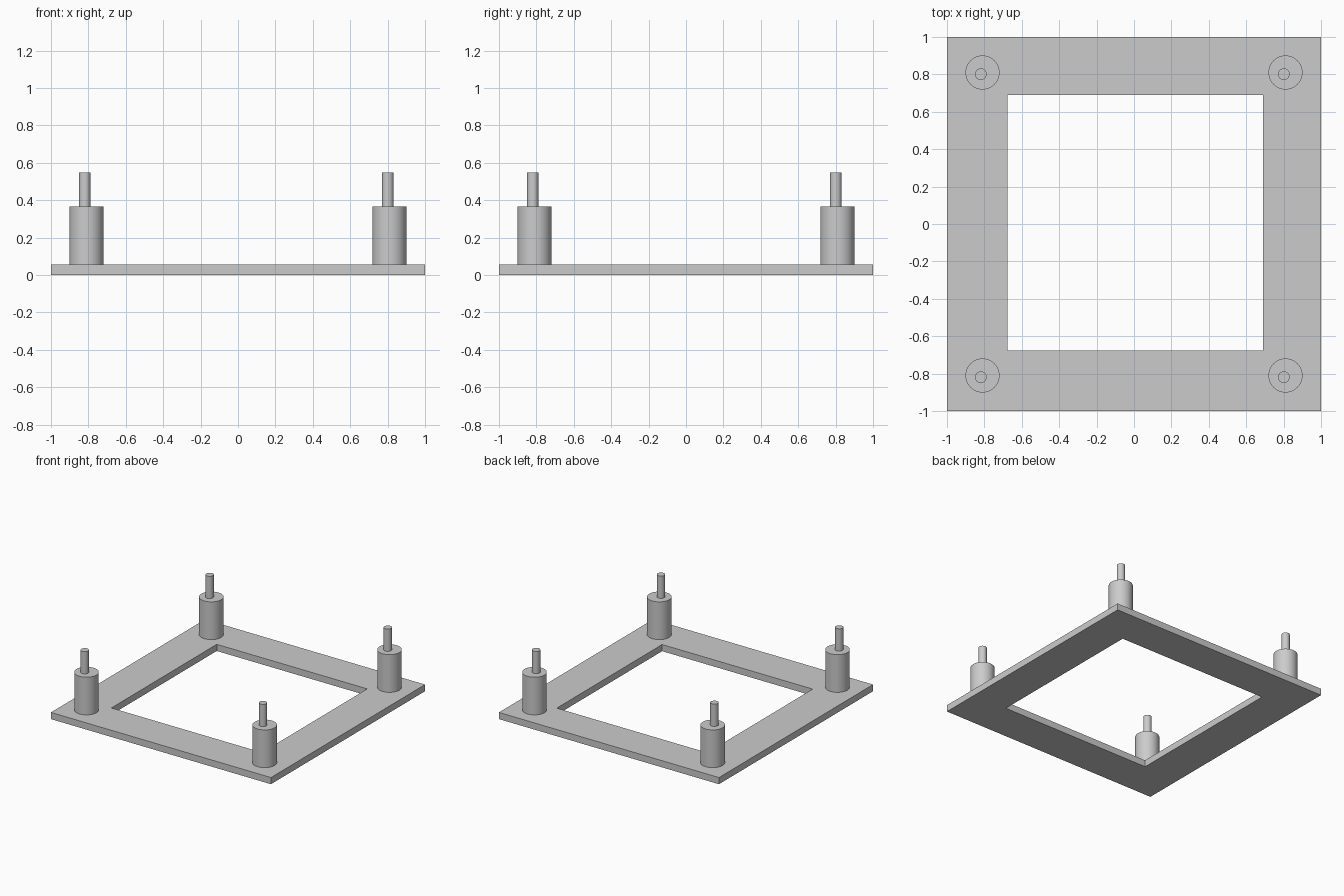
import bpy
import bmesh
import math

cube = bpy.data.objects.get("Cube")
if cube:
    bpy.data.objects.remove(cube, do_unlink=True)

PLATE_TOP, POST_TOP, PIN_TOP = 0.055, 0.365, 0.548

grey = bpy.data.materials.new("plain grey")
grey.use_nodes = True
grey.diffuse_color = (0.6, 0.6, 0.6, 1)
grey.node_tree.nodes["Principled BSDF"].inputs["Base Color"].default_value = (0.6, 0.6, 0.6, 1)


def frame(name, outer, low, high, height):
    """Square plate with a slightly offset square opening."""
    bm = bmesh.new()
    rings = []
    for z in (0, height):
        for a, b in ((-outer, outer), (low, high)):
            rings.append([bm.verts.new((x, y, z)) for x, y in ((a, a), (b, a), (b, b), (a, b))])
    out_low, in_low, out_top, in_top = rings
    for i in range(4):
        j = (i + 1) % 4
        for p, q in ((out_low, out_top), (out_top, in_top), (in_top, in_low), (in_low, out_low)):
            bm.faces.new((p[i], p[j], q[j], q[i]))
    bmesh.ops.recalc_face_normals(bm, faces=bm.faces)
    mesh = bpy.data.meshes.new(name)
    bm.to_mesh(mesh)
    bm.free()
    obj = bpy.data.objects.new(name, mesh)
    bpy.context.collection.objects.link(obj)
    mesh.materials.append(grey)


def cylinder(name, x, y, radius, bottom, top):
    bpy.ops.mesh.primitive_cylinder_add(vertices=64, radius=radius, depth=top - bottom,
                                        location=(x, y, (bottom + top) / 2))
    obj = bpy.context.object
    obj.name = name
    obj.data.materials.append(grey)
    bpy.ops.object.shade_smooth_by_angle(angle=math.radians(30))


# Base plate
frame("base_frame", 1, -0.677, 0.691, PLATE_TOP)

# Corner standoffs, each with a thin pin set slightly off centre
for side, sx in (("left", 1), ("right", -1)):
    for end, sy in (("front", -1), ("back", 1)):
        x, y = 0.81 * sx, 0.81 * sy
        cylinder(f"{end}_{side}_post", x, y, 0.091, PLATE_TOP, POST_TOP)
        cylinder(f"{end}_{side}_pin", x - 0.009, y - 0.009, 0.031, POST_TOP, PIN_TOP)
